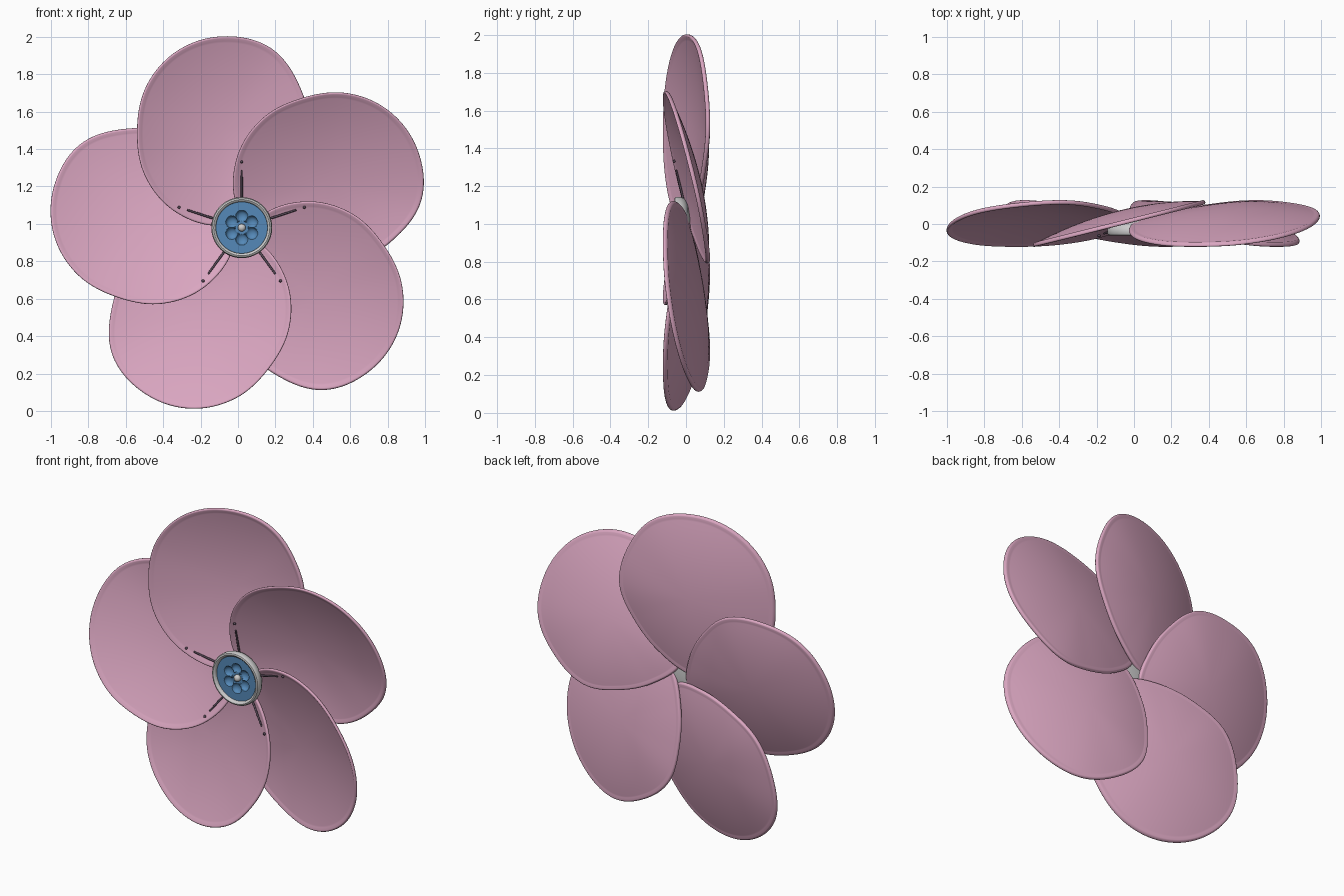
import bpy, bmesh, math
from math import sin, cos, pi, sqrt, radians

if "Cube" in bpy.data.objects:
    bpy.data.objects.remove(bpy.data.objects["Cube"])

CX, CZ = 0.02, 0.98          # hub centre in the front view


def material(name, rgb):
    m = bpy.data.materials.new(name)
    m.diffuse_color = (*rgb, 1)
    m.use_nodes = True
    m.node_tree.nodes["Principled BSDF"].inputs["Base Color"].default_value = m.diffuse_color
    return m


pink = material("pink", (0.70, 0.38, 0.53))
blue = material("blue", (0.09, 0.25, 0.48))
dark = material("dark", (0.10, 0.07, 0.10))


def ringed_mesh(name, first, rings, last, mat=None, angle=40):
    """Skin closed rings of points; optional end points cap the two ends."""
    bm = bmesh.new()
    rows = [[bm.verts.new(p) for p in ring] for ring in rings]
    n = len(rows[0])
    for a, b in zip(rows, rows[1:]):
        for i in range(n):
            j = (i + 1) % n
            bm.faces.new((a[i], a[j], b[j], b[i]))
    for tip, row in ((first, rows[0]), (last, rows[-1])):
        if tip is not None:
            v = bm.verts.new(tip)
            for i in range(n):
                bm.faces.new((v, row[i], row[(i + 1) % n]))
    bmesh.ops.recalc_face_normals(bm, faces=bm.faces)
    me = bpy.data.meshes.new(name)
    bm.to_mesh(me)
    bm.free()
    ob = bpy.data.objects.new(name, me)
    bpy.context.collection.objects.link(ob)
    if mat:
        me.materials.append(mat)
    bpy.ops.object.select_all(action='DESELECT')
    ob.select_set(True)
    bpy.context.view_layer.objects.active = ob
    bpy.ops.object.shade_smooth_by_angle(angle=radians(angle))
    return ob


def spin(p, a):
    """Rotate a hub-relative point around the hub axis and place it."""
    x, y, z = p
    return (CX + x * cos(a) - z * sin(a), y, CZ + x * sin(a) + z * cos(a))


# Petal outline: radius every 30 degrees around the petal centre
RADII = [.460, .473, .509, .503, .491, .474, .460, .483, .505, .508, .448, .428]
PX, PZ, TILT, DISH = -0.10, 0.52, 0.25, 0.065


def outline(th):
    u = th / (2 * pi) * 12
    i, f = int(u), u - int(u)
    a, b, c, d = (RADII[(i + k) % 12] for k in (-1, 0, 1, 2))
    return b + 0.5 * f * (c - a + f * (2*a - 5*b + 4*c - d + f * (3*(b - c) + d - a)))


# Dished section: front skin, rounded bead at the rim, back skin
SKIN, BEAD = 0.007, 0.012
section = [(k / 14, 0, -SKIN) for k in range(1, 14)]
section += [(1, -0.026, -SKIN)]
section += [(1, -BEAD + BEAD * cos(f), BEAD * sin(f))
            for f in [radians(-90 + 22.5 * k) for k in range(9)]]
section += [(1, -0.026, SKIN)]
section += [(k / 14, 0, SKIN) for k in range(13, 0, -1)]


def petal_point(t, inset, off, th):
    R = outline(th)
    r = t * R + inset
    x, z = PX + r * cos(th), PZ + r * sin(th)
    return (x, TILT * (x - PX) + DISH * (1 - (r / R) ** 2) + off, z)


# Five overlapping petals
N = 120
for k in range(5):
    a = 2 * pi * k / 5
    rings = [[spin(petal_point(*s, 2 * pi * i / N), a) for i in range(N)] for s in section]
    ringed_mesh(f"petal_{k + 1}",
                spin((PX, DISH - SKIN, PZ), a), rings, spin((PX, DISH + SKIN, PZ), a), pink)


def lathe(name, profile, first, last, mat=None, n=64):
    rings = [[(CX + r * cos(2*pi*i/n), y, CZ + r * sin(2*pi*i/n)) for i in range(n)]
             for r, y in profile]
    tip = lambda y: None if y is None else (CX, y, CZ)
    return ringed_mesh(name, tip(first), rings, tip(last), mat)


# Grey hub cup with a rounded rim
lathe("hub_cup", [(.136, -.012), (.138, -.052), (.143, -.059), (.150, -.062), (.158, -.059),
                  (.163, -.050), (.163, -.030), (.155, -.010), (.125, .010), (.08, .020)],
      -.012, .025)


# Blue hub face with six scooped lobes
def face_y(r, th):
    x, z = r * cos(th), r * sin(th)
    depth = 0.012 if r < 0.035 else 0
    for k in range(6):
        q = pi / 2 + k * pi / 3
        d = math.hypot(x - .061 * cos(q), z - .061 * sin(q)) / .031
        if d < 1:
            depth = max(depth, 0.022 * sqrt(1 - d * d))
    return -0.042 + depth


M = 144
ringed_mesh("hub_face", (CX, face_y(0, 0), CZ),
            [[(CX + r * cos(2*pi*i/M), face_y(r, 2*pi*i/M), CZ + r * sin(2*pi*i/M))
              for i in range(M)] for r in [.139 * k / 48 for k in range(1, 49)]], None, blue)

# Small grey pin in the middle
lathe("centre_pin", [(.021 * sin(f), -.036 - .018 * cos(f))
                     for f in [radians(15 * k) for k in range(1, 7)]] + [(.021, -.015)],
      -.054, None, n=24)


# Thin stamens lying on the petals, each with a separate tip dot
def stamen_y(r):
    return TILT * (0.10 - 0.951 * r) - 0.004


for k in range(5):
    a = 2 * pi * k / 5
    rings = [[spin((w * cos(f), stamen_y(r) + w * sin(f), r), a)
              for f in [2 * pi * i / 10 for i in range(10)]]
             for r, w in ((.13, .006), (.22, .006), (.305, .005))]
    ringed_mesh(f"stamen_{k + 1}", spin((0, stamen_y(.13), .13), a), rings,
                spin((0, stamen_y(.307), .307), a), dark)
    rings = [[spin((.008 * sin(g) * cos(f), stamen_y(.352) + .008 * sin(g) * sin(f),
                    .352 + .008 * cos(g)), a)
              for f in [2 * pi * i / 10 for i in range(10)]]
             for g in [radians(30 * j) for j in range(1, 6)]]
    ringed_mesh(f"stamen_tip_{k + 1}", spin((0, stamen_y(.352), .36), a), rings,
                spin((0, stamen_y(.352), .344), a), dark)
